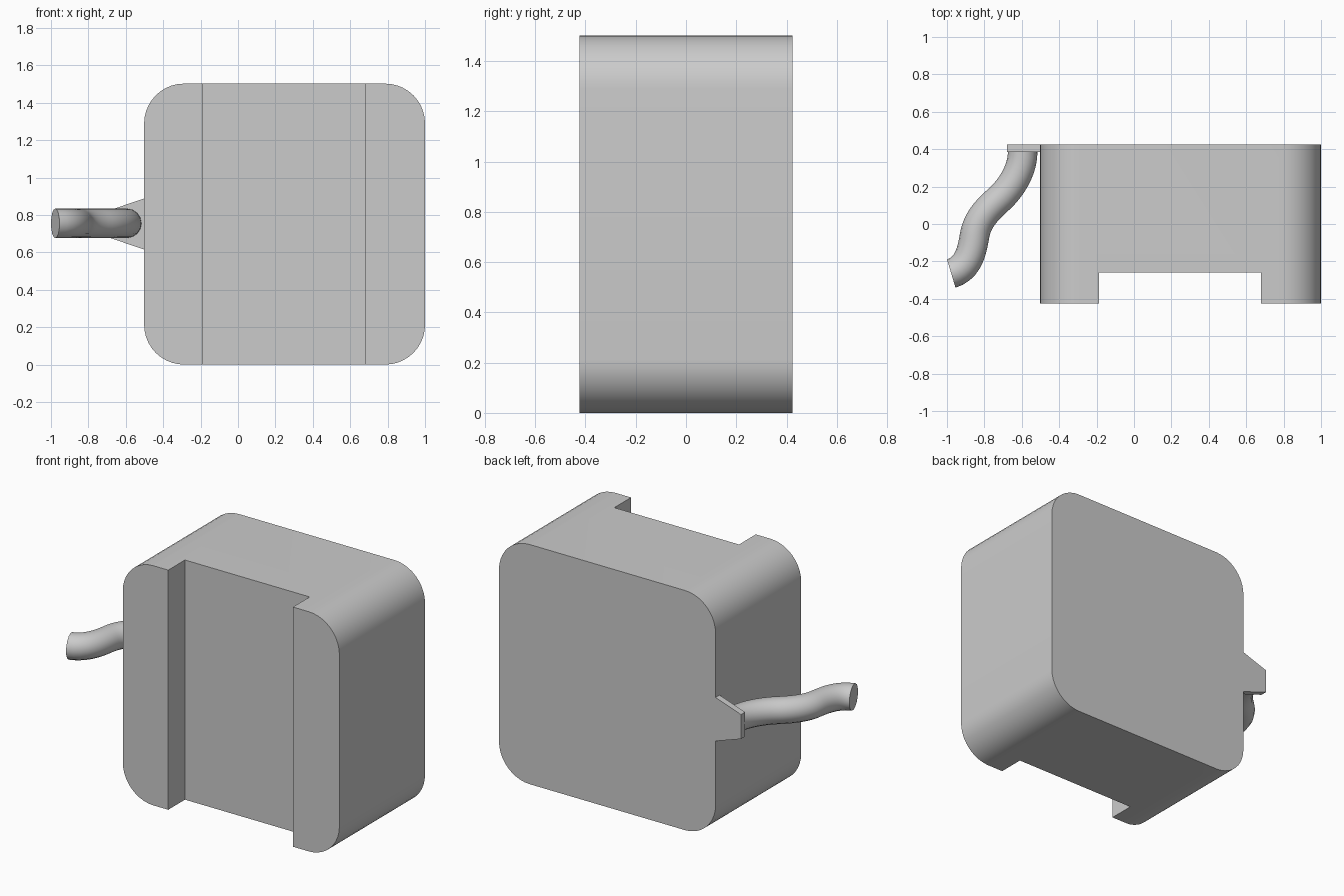
import bpy, bmesh, math
from mathutils import Vector

if "Cube" in bpy.data.objects:
    bpy.data.objects.remove(bpy.data.objects["Cube"])


def extrude_profile(name, points, offset):
    """Mesh object from a flat outline pushed along an offset."""
    bm = bmesh.new()
    face = bm.faces.new([bm.verts.new(p) for p in points])
    ext = bmesh.ops.extrude_face_region(bm, geom=[face])
    moved = [g for g in ext["geom"] if isinstance(g, bmesh.types.BMVert)]
    bmesh.ops.translate(bm, verts=moved, vec=offset)
    bmesh.ops.recalc_face_normals(bm, faces=bm.faces[:])
    return bm


def finish(name, bm):
    mesh = bpy.data.meshes.new(name)
    bm.to_mesh(mesh)
    bm.free()
    obj = bpy.data.objects.new(name, mesh)
    bpy.context.collection.objects.link(obj)
    return obj


def smooth(obj):
    bpy.ops.object.select_all(action='DESELECT')
    obj.select_set(True)
    bpy.context.view_layer.objects.active = obj
    bpy.ops.object.shade_smooth_by_angle(angle=math.radians(30))


L, R, D, TOP = -0.502, 1.0, 0.424, 1.502

# Body: U-shaped plan with a front channel, four rounded outer corners
plan = [(L, -D), (-0.187, -D), (-0.187, -0.258), (0.678, -0.258),
        (0.678, -D), (R, -D), (R, D), (L, D)]
bm = extrude_profile("body", [(x, y, 0) for x, y in plan], (0, 0, TOP))
corners = [e for e in bm.edges
           if abs(e.verts[0].co.y - e.verts[1].co.y) > 2 * D - 0.01]
bmesh.ops.bevel(bm, geom=corners, offset=0.213, offset_type='OFFSET',
                segments=10, profile=0.5, affect='EDGES')
smooth(finish("body", bm))

# Tapered tab at the back edge that holds the cable
tab = [(L, 0.615), (-0.678, 0.675), (-0.678, 0.828), (L, 0.888)]
finish("cable_tab", extrude_profile("cable_tab",
       [(x, D, z) for x, z in tab], (0, -0.04, 0)))

# Cable: wavy round tube; each entry is position, direction, handle length
path = [((-0.595, 0.388), (0, -1), 0.10),
        ((-0.725, 0.13), (-0.75, -0.66), 0.09),
        ((-0.852, -0.06), (-0.17, -1), 0.075),
        ((-0.977, -0.265), (-0.96, -0.29), 0.10)]
curve = bpy.data.curves.new("cable", 'CURVE')
curve.dimensions = '3D'
curve.bevel_depth = 0.079
curve.bevel_resolution = 6
curve.use_fill_caps = True
curve.resolution_u = 10
spline = curve.splines.new('BEZIER')
spline.bezier_points.add(len(path) - 1)
for bp, (pos, direction, length) in zip(spline.bezier_points, path):
    co = Vector((*pos, 0.755))
    step = Vector((*direction, 0)).normalized() * length
    bp.handle_left_type = bp.handle_right_type = 'FREE'
    bp.co, bp.handle_left, bp.handle_right = co, co - step, co + step
cable = bpy.data.objects.new("cable", curve)
bpy.context.collection.objects.link(cable)
bpy.ops.object.select_all(action='DESELECT')
cable.select_set(True)
bpy.context.view_layer.objects.active = cable
bpy.ops.object.convert(target='MESH')
cable = bpy.context.view_layer.objects.active
bm = bmesh.new()
bm.from_mesh(cable.data)
bmesh.ops.remove_doubles(bm, verts=bm.verts[:], dist=0.0001)
bmesh.ops.recalc_face_normals(bm, faces=bm.faces[:])
bm.to_mesh(cable.data)
bm.free()
smooth(cable)
